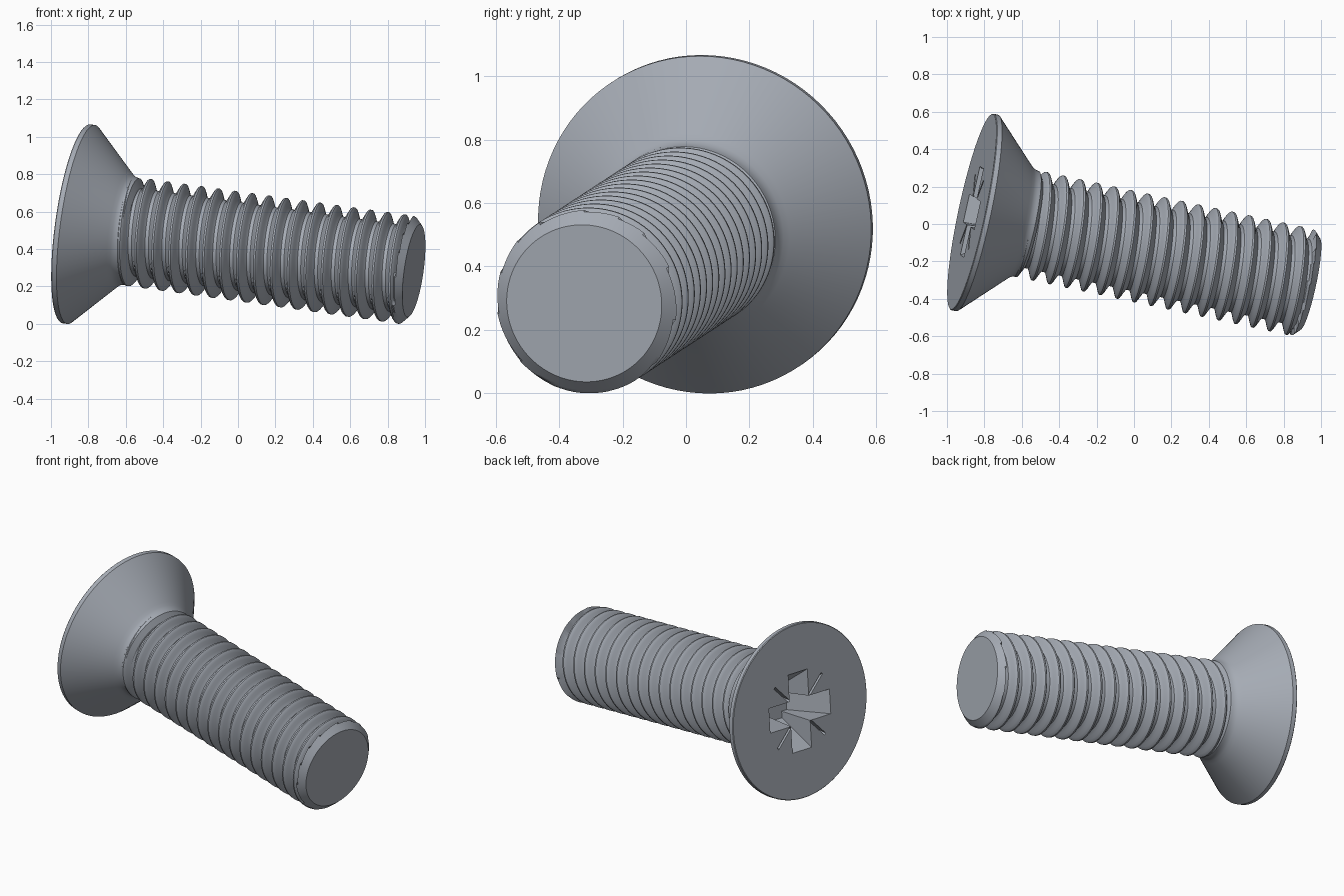
import bpy, bmesh, math
from mathutils import Matrix, Vector

cube = bpy.data.objects.get("Cube")
if cube:
    bpy.data.objects.remove(cube)

# Frame of the screw: local z runs from the head face to the tip
axis = Vector((0.969, -0.207, -0.135)).normalized()
up = (Vector((0, 0, 1)) - axis.z * axis).normalized()
side = axis.cross(up)
place = Matrix((up, side, axis)).transposed().to_4x4()
place.translation = (-0.867, 0.065, 0.535)

HEAD_R, CREST, ROOT, TIP_R = 0.537, 0.292, 0.235, 0.25
PITCH, PHASE, START, LENGTH, CHAMFER = 0.0934, 0.374, 0.285, 1.865, 0.04
SEGMENTS = 96

steel = bpy.data.materials.new("steel grey")
steel.use_nodes = True
colour = (0.38, 0.41, 0.46, 1)
steel.diffuse_color = colour
steel.node_tree.nodes["Principled BSDF"].inputs["Base Color"].default_value = colour


def make_object(name, bm):
    bmesh.ops.recalc_face_normals(bm, faces=bm.faces)
    mesh = bpy.data.meshes.new(name)
    bm.to_mesh(mesh)
    bm.free()
    mesh.materials.append(steel)
    obj = bpy.data.objects.new(name, mesh)
    obj.matrix_world = place
    bpy.context.collection.objects.link(obj)
    return obj


def activate(obj):
    bpy.ops.object.select_all(action="DESELECT")
    obj.select_set(True)
    bpy.context.view_layer.objects.active = obj


def lathe(name, profile):
    bm = bmesh.new()
    verts = [bm.verts.new((r, 0, t)) for r, t in profile]
    edges = [bm.edges.new(pair) for pair in zip(verts, verts[1:])]
    bmesh.ops.spin(bm, geom=verts + edges, cent=(0, 0, 0), axis=(0, 0, 1),
                   angle=math.tau, steps=SEGMENTS, use_duplicate=False)
    bmesh.ops.remove_doubles(bm, verts=bm.verts, dist=1e-5)
    return make_object(name, bm)


def frustum(name, top, bottom, depth, angle, offset=0):
    """Tapered block sunk into the head face, turned about the screw axis."""
    bm = bmesh.new()
    bmesh.ops.create_cube(bm, size=2)
    for v in bm.verts:
        length, width = bottom if v.co.z > 0 else top
        v.co = (v.co.x * length + offset, v.co.y * width,
                depth if v.co.z > 0 else -0.02)
    bmesh.ops.rotate(bm, verts=bm.verts, matrix=Matrix.Rotation(angle, 3, "Z"))
    return make_object(name, bm)


# Countersunk head with a filleted neck
head = lathe("countersunk_head", [
    (0, 0), (HEAD_R - 0.004, 0), (HEAD_R, 0.004), (HEAD_R, 0.03),
    (0.32, 0.25), (0.304, 0.267), (0.295, 0.28), (0.29, 0.295),
    (0.287, 0.31), (0.25, 0.33), (0, 0.33)])

# Cross recess with four fine slots between its wings
turn = math.radians(3)
cutters = [frustum("wing_cutter", (0.255, 0.078), (0.10, 0.06), 0.23,
                   turn + i * math.pi / 2) for i in range(2)]
cutters += [frustum("slot_cutter", (0.09, 0.008), (0.05, 0.006), 0.04,
                    turn + (i + 0.5) * math.pi / 2, 0.19) for i in range(4)]
bpy.context.view_layer.update()
activate(head)
for cutter in cutters:
    cutter.hide_render = True
    mod = head.modifiers.new("recess", "BOOLEAN")
    mod.operation = "DIFFERENCE"
    mod.solver = "EXACT"
    mod.object = cutter
    bpy.ops.object.modifier_apply(modifier=mod.name)
for cutter in cutters:
    bpy.data.objects.remove(cutter)


# Right-handed thread, swept as one helical sheet and trimmed at both ends
def thread_radius(f, t):
    if t >= LENGTH - CHAMFER:
        return TIP_R + (LENGTH - t) * (CREST - TIP_R) / CHAMFER
    h = min(1, max(0, (0.4 - min(f, 1 - f)) / 0.34))
    h = 0.5 * h + 0.5 * h * h * (3 - 2 * h)
    return ROOT + (CREST - ROOT) * h


half = [0, 0.05, 0.1, 0.18, 0.27, 0.34, 0.4, 0.46]
steps = half + [1 - f for f in reversed(half[1:])]
turns = math.ceil((LENGTH - START) / PITCH) + 3
bm = bmesh.new()
columns = []
for i in range(SEGMENTS + 1):
    a = math.tau * i / SEGMENTS
    column = []
    for k in range(-3, turns):
        for f in steps:
            t = PHASE + (k + f + i / SEGMENTS) * PITCH
            r = thread_radius(f, t)
            if t < START:
                t, r = START, ROOT
            if t > LENGTH:
                t, r = LENGTH, TIP_R
            column.append(bm.verts.new((r * math.cos(a), r * math.sin(a), t)))
    columns.append(column)
for left, right in zip(columns, columns[1:]):
    for j in range(len(left) - 1):
        bm.faces.new((left[j], right[j], right[j + 1], left[j + 1]))
bmesh.ops.remove_doubles(bm, verts=bm.verts, dist=1e-5)
bmesh.ops.holes_fill(bm, edges=[e for e in bm.edges if e.is_boundary], sides=0)
shank = make_object("threaded_shank", bm)

for obj, angle in ((head, 25), (shank, 40)):
    activate(obj)
    bpy.ops.object.shade_smooth_by_angle(angle=math.radians(angle))
